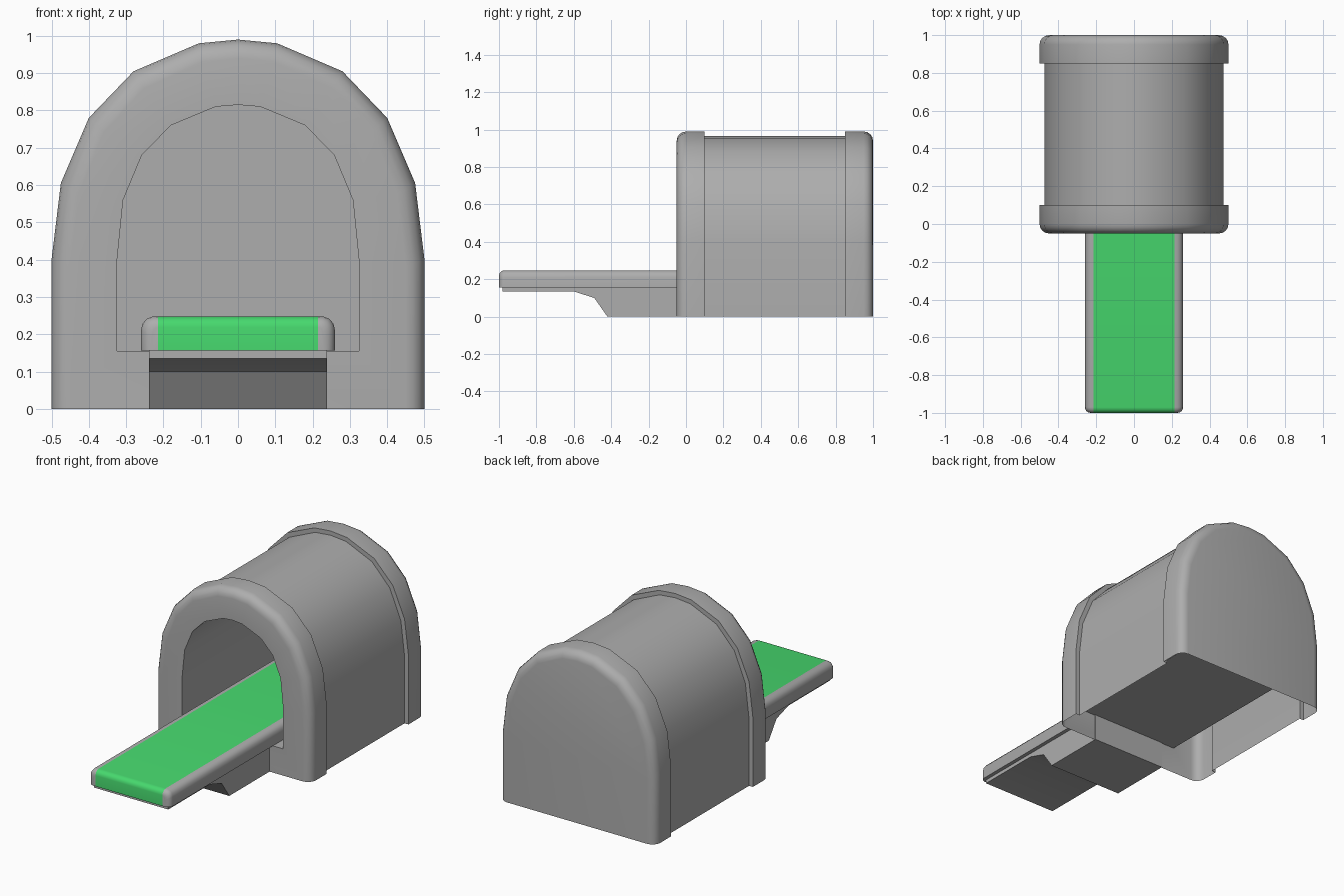
import bpy, bmesh
from math import sin, cos, pi

if "Cube" in bpy.data.objects:
    bpy.data.objects.remove(bpy.data.objects["Cube"])

GREY, GREEN = (.42, .42, .42, 1), (.062, .69, .155, 1)


def finish(name, bm, color=GREY):
    bmesh.ops.recalc_face_normals(bm, faces=bm.faces)
    me = bpy.data.meshes.new(name)
    bm.to_mesh(me)
    bm.free()
    ob = bpy.data.objects.new(name, me)
    bpy.context.collection.objects.link(ob)
    mat = bpy.data.materials.new(name + "_colour")
    mat.diffuse_color = color
    mat.use_nodes = True
    mat.node_tree.nodes["Principled BSDF"].inputs["Base Color"].default_value = mat.diffuse_color
    me.materials.append(mat)
    bpy.ops.object.select_all(action='DESELECT')
    ob.select_set(True)
    bpy.context.view_layer.objects.active = ob
    bpy.ops.object.shade_smooth_by_angle(angle=0.6)
    return ob


def ring(bm, pts, y):
    return [bm.verts.new((x, y, z)) for x, z in pts]


def bridge(bm, a, b, closed=False):
    n = len(a)
    for i in range(n if closed else n - 1):
        j = (i + 1) % n
        bm.faces.new((a[i], a[j], b[j], b[i]))


def arch(half):
    return [(-x, z) for x, z in half[:-1]] + half[::-1]


OUTER = arch([(.5, 0), (.5, .4), (.475, .605), (.4, .78), (.28, .905), (.105, .98), (0, .99)])
BORE = arch([(.325, .155), (.325, .39), (.308, .56), (.258, .68), (.18, .76), (.06, .81), (0, .815)])
Y0, Y1, R, BACK = -.05, 1.0, .05, .92
STEPS = [i / 4 * pi / 2 for i in range(5)]

# Housing shell: rounded front collar, recessed body, rounded rear collar
stations = [(Y0 + R * (1 - sin(a)), R * (1 - cos(a))) for a in reversed(STEPS)]
stations = sorted(stations)
stations += [(.1, 0), (.1, .025), (.85, .025), (.85, 0)]
stations += [(Y1 - R * (1 - sin(a)), R * (1 - cos(a))) for a in STEPS]
bm = bmesh.new()
rings = []
for y, d in stations:
    pts = [(x * (1 - d / .5), z * (1 - d / .99)) for x, z in OUTER]
    rings.append(ring(bm, pts, y))
for a, b in zip(rings, rings[1:]):
    bridge(bm, a, b)
bm.faces.new(rings[-1])
# Front face around the bore, then the blind bore itself
mouth, end = ring(bm, BORE, Y0), ring(bm, BORE, BACK)
bridge(bm, rings[0], mouth, closed=True)
bridge(bm, mouth, end, closed=True)
bm.faces.new(end)
finish("scanner_housing", bm)

# Sliding table: rounded front end, green pad between two grey rails
ZB = .156
ends = [(-1 + .03 * (1 - sin(a)), .03 * (1 - cos(a))) for a in reversed(STEPS)] + [(BACK, 0)]


def table_part(name, profile, color=GREY):
    bm = bmesh.new()
    rs = []
    for y, d in ends:
        pts = []
        for x, z in profile:
            if x > .215:
                x = .215 + (x - .215) * (1 - d / .045)
            pts.append((x, ZB + (z - ZB) * (1 - d / .093)))
        rs.append(ring(bm, pts, y))
    for a, b in zip(rs, rs[1:]):
        bridge(bm, a, b)
    bm.faces.new(rs[0])
    return finish(name, bm, color)


table_part("table_pad", [(-.215, ZB), (-.215, .248), (.215, .248), (.215, ZB)], GREEN)
rail = table_part("table_rails", [(.215, ZB), (.26, ZB), (.26, .21), (.256, .228),
                                  (.245, .241), (.23, .247), (.215, .248)])
rail.modifiers.new("mirror", 'MIRROR')

# Table support with angled underside
side = [(-.98, ZB), (-.98, .135), (-.6, .135), (-.49, .1), (-.42, 0), (-.045, 0), (-.045, ZB)]
bm = bmesh.new()
left, right = ([bm.verts.new((x, y, z)) for y, z in side] for x in (-.238, .238))
bridge(bm, left, right, closed=True)
bm.faces.new(left)
bm.faces.new(right)
finish("table_support", bm)
